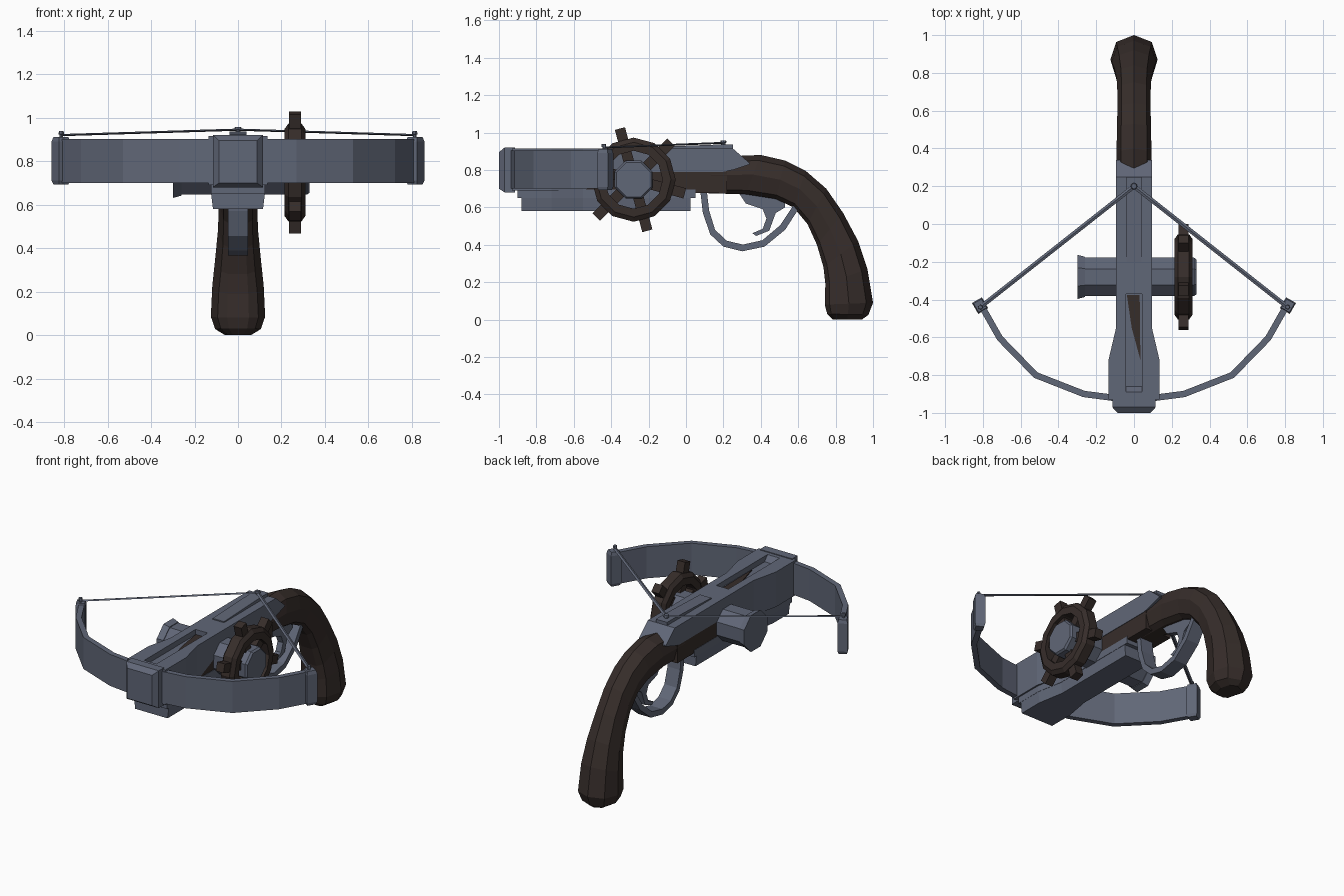
import bpy, bmesh, math
from mathutils import Vector

cube = bpy.data.objects.get("Cube")
if cube:
    bpy.data.objects.remove(cube)


def material(name, rgb):
    m = bpy.data.materials.new(name)
    m.use_nodes = True
    m.diffuse_color = (*rgb, 1)
    bsdf = m.node_tree.nodes["Principled BSDF"]
    bsdf.inputs["Base Color"].default_value = (*rgb, 1)
    bsdf.inputs["Roughness"].default_value = 0.7
    return m


METAL = material("blue_grey_metal", (0.118, 0.135, 0.185))
WOOD = material("dark_brown_wood", (0.037, 0.026, 0.023))


def loft(name, rings, mat, closed=False):
    """Skin a list of equal point rings; closed joins the last to the first."""
    bm = bmesh.new()
    vs = [[bm.verts.new(p) for p in ring] for ring in rings]
    n = len(vs[0])
    pairs = list(zip(vs, vs[1:])) + ([(vs[-1], vs[0])] if closed else [])
    for a, b in pairs:
        for i in range(n):
            j = (i + 1) % n
            bm.faces.new((a[i], a[j], b[j], b[i]))
    if not closed:
        bm.faces.new(vs[0])
        bm.faces.new(vs[-1])
    bmesh.ops.recalc_face_normals(bm, faces=bm.faces)
    mesh = bpy.data.meshes.new(name)
    bm.to_mesh(mesh)
    bm.free()
    mesh.materials.append(mat)
    obj = bpy.data.objects.new(name, mesh)
    bpy.context.collection.objects.link(obj)
    return obj


def rect(y, w, z0, z1, w_low=None):
    """Rectangle or trapezoid section across the body at depth y."""
    low = w if w_low is None else w_low
    return [(-low, y, z0), (low, y, z0), (w, y, z1), (-w, y, z1)]


def turned(name, centre, axis, profile, sides, mat, start=0.0):
    """Stack of polygons along an axis; profile is (offset, radius) pairs."""
    axis = Vector(axis).normalized()
    u = axis.orthogonal().normalized()
    v = axis.cross(u)
    angles = [start + math.tau * k / sides for k in range(sides)]
    rings = [[Vector(centre) + axis * o + (u * math.cos(a) + v * math.sin(a)) * r
              for a in angles] for o, r in profile]
    return loft(name, rings, mat)


# Main metal body, widening toward the bow
body = loft("body", [rect(*s) for s in (
    (-0.93, 0.135, 0.69, 0.915), (-0.72, 0.135, 0.69, 0.915),
    (-0.55, 0.095, 0.69, 0.915), (-0.32, 0.095, 0.79, 0.915),
    (0.2, 0.095, 0.79, 0.915), (0.25, 0.095, 0.8, 0.915),
    (0.34, 0.095, 0.83, 0.837))], METAL)

# Bolt groove cut into the top
cutter = loft("groove_cutter", [rect(-0.89, 0.043, 0.915, 0.97),
                                rect(-0.86, 0.043, 0.88, 0.97),
                                rect(-0.37, 0.043, 0.88, 0.97)], METAL)
cutter.hide_render = True
mod = body.modifiers.new("groove", 'BOOLEAN')
mod.operation = 'DIFFERENCE'
mod.solver = 'EXACT'
mod.object = cutter
bpy.context.view_layer.objects.active = body
bpy.ops.object.modifier_apply(modifier="groove")
bpy.data.objects.remove(cutter)

# Wooden sliver lying in the groove
sliver = [(-0.038, -0.375), (0.03, -0.375), (0.034, -0.72), (-0.012, -0.55)]
loft("groove_inlay", [[(x, y, z) for x, y in sliver] for z in (0.878, 0.886)], WOOD)

# Raised string rest behind the groove
loft("string_rest", [rect(-0.2, 0.04, 0.91, 0.922), rect(0.18, 0.04, 0.91, 0.936),
                     rect(0.25, 0.04, 0.91, 0.936)], METAL)

# Chamfered front block that clamps the bow
loft("front_block", [rect(-0.915, 0.115, 0.68, 0.92), rect(-0.97, 0.115, 0.68, 0.92),
                     rect(-1.0, 0.088, 0.7, 0.895)], METAL)

# Under rail with a lip
loft("under_rail", [rect(-0.88, 0.125, 0.58, 0.66, 0.115), rect(-0.72, 0.125, 0.58, 0.66, 0.115),
                    rect(-0.55, 0.093, 0.58, 0.66, 0.085),
                    rect(0.025, 0.093, 0.58, 0.66, 0.085)], METAL)
loft("rail_lip", [rect(-0.9, 0.125, 0.65, 0.695), rect(-0.72, 0.125, 0.65, 0.695),
                  rect(-0.55, 0.094, 0.65, 0.695), rect(0.05, 0.094, 0.65, 0.695)], METAL)


# Wooden stock and curved grip: upper edge, lower edge, half width
def grip_section(top, low, w):
    shape = [(0, 1), (0.75, 0.86), (1, 0.5), (0.75, 0.1), (0.4, 0),
             (-0.4, 0), (-0.75, 0.1), (-1, 0.5), (-0.75, 0.86)]
    t, b = Vector((0, *top)), Vector((0, *low))
    return [b.lerp(t, f) + Vector((x * w, 0, 0)) for x, f in shape]


loft("stock_front", [rect(-0.56, 0.09, 0.68, 0.7), rect(-0.32, 0.092, 0.68, 0.8),
                     rect(0.22, 0.092, 0.675, 0.81)], WOOD)
loft("grip", [grip_section(*s) for s in (
    ((0.15, 0.87), (0.12, 0.675), 0.093), ((0.4, 0.88), (0.32, 0.67), 0.093),
    ((0.53, 0.85), (0.48, 0.645), 0.09), ((0.64, 0.795), (0.575, 0.6), 0.088),
    ((0.75, 0.7), (0.65, 0.51), 0.088), ((0.84, 0.57), (0.7, 0.4), 0.092),
    ((0.92, 0.42), (0.735, 0.28), 0.105), ((0.97, 0.27), (0.745, 0.19), 0.118),
    ((1.0, 0.09), (0.742, 0.08), 0.125), ((0.975, 0.025), (0.755, 0.03), 0.105),
    ((0.94, 0.0), (0.785, 0.0), 0.06))], WOOD)

# Trigger guard: outer path offset inward toward its middle
guard = [(0.075, 0.7), (0.09, 0.57), (0.13, 0.455), (0.2, 0.39), (0.3, 0.365),
         (0.42, 0.39), (0.53, 0.48), (0.62, 0.62)]
middle = Vector((0.33, 0.66))
rings = []
for p in guard:
    inner = Vector(p) + (middle - Vector(p)).normalized() * 0.036
    w = 0.045
    rings.append([(-w, *p), (w, *p), (w, *inner), (-w, *inner)])
loft("trigger_guard", rings, METAL)

# Curved trigger
front = [(0.28, 0.68), (0.32, 0.62), (0.41, 0.59), (0.43, 0.54), (0.41, 0.485), (0.355, 0.462)]
back = [(0.53, 0.66), (0.53, 0.6), (0.48, 0.57), (0.465, 0.53), (0.445, 0.475), (0.375, 0.447)]
loft("trigger", [[(-0.02, *f), (0.02, *f), (0.02, *b), (-0.02, *b)]
                 for f, b in zip(front, back)], METAL)

# Bow limbs, string halves and tips on both sides
limb = [(0, -0.925), (0.11, -0.92), (0.265, -0.9), (0.52, -0.8), (0.71, -0.605), (0.815, -0.42)]
for side, label in ((1, "left"), (-1, "right")):
    rings = []
    for i, p in enumerate(limb):
        a, b = Vector(limb[max(i - 1, 0)]), Vector(limb[min(i + 1, len(limb) - 1)])
        d = (b - a).normalized()
        off = Vector((d.y, -d.x)) * 0.017
        o, n = Vector(p) + off, Vector(p) - off
        rings.append([(side * q.x, q.y, z) for q, z in
                      ((o, 0.7), (n, 0.7), (n, 0.903), (o, 0.903))])
    loft(label + "_bow_limb", rings, METAL)

    # Flared tip with bevelled top and bottom
    d = Vector((0.5, 0.87))
    n = Vector((0.87, -0.5))
    rings = []
    for z, s in ((0.692, 0.8), (0.71, 1), (0.89, 1), (0.912, 0.8)):
        c = Vector((0.815, -0.432))
        corners = (c + d * 0.033 * i * s + n * 0.03 * j * s
                   for i, j in ((-1, -1), (1, -1), (1, 1), (-1, 1)))
        rings.append([(side * q.x, q.y, z) for q in corners])
    loft(label + "_bow_tip", rings, METAL)
    turned(label + "_tip_peg", (side * 0.813, -0.44, 0.9), (0, 0, 1),
           [(0, 0.008), (0.022, 0.008), (0.024, 0.013), (0.04, 0.011)], 6, METAL)

    # String half
    end, start = Vector((side * 0.813, -0.44, 0.92)), Vector((0, 0.2, 0.945))
    across = (end - start).cross(Vector((0, 0, 1))).normalized() * 0.012
    up = Vector((0, 0, 0.005))
    loft(label + "_string", [[p + across, p + up, p - across, p - up]
                             for p in (start, end)], METAL)

turned("string_peg", (0, 0.2, 0.92), (0, 0, 1),
       [(0, 0.012), (0.025, 0.012), (0.026, 0.018), (0.037, 0.014)], 8, METAL)

# Crank axle with a flared cap on the far end
hub = Vector((0, -0.28, 0.748))
turned("axle", hub, (1, 0, 0), [(-0.27, 0.11), (0.318, 0.11), (0.33, 0.1)],
       8, METAL, math.pi / 8)
turned("axle_cap", hub, (1, 0, 0), [(-0.3, 0.127), (-0.26, 0.115)], 8, METAL, math.pi / 8)

# Crank wheel rim
profile = [(0.225, 0.03), (0.2, 0.048), (0.155, 0.048), (0.155, -0.048),
           (0.2, -0.048), (0.225, -0.03)]
rings = []
for k in range(12):
    a = math.tau * k / 12
    rings.append([hub + Vector((0.262 + x, r * math.cos(a), r * math.sin(a)))
                  for r, x in profile])
loft("wheel_rim", rings, WOOD, closed=True)

# Spokes that pass through the rim and end as handles
for k in range(6):
    a = math.radians(-15 + 60 * k)
    d = Vector((0, math.cos(a), math.sin(a)))
    t = Vector((0, -d.z, d.y)) * 0.028
    x = Vector((0.027, 0, 0))
    c = hub + Vector((0.262, 0, 0))
    loft("wheel_spoke", [[c + d * r - t - x, c + d * r + t - x, c + d * r + t + x,
                          c + d * r - t + x] for r in (0.06, 0.283)], WOOD)
